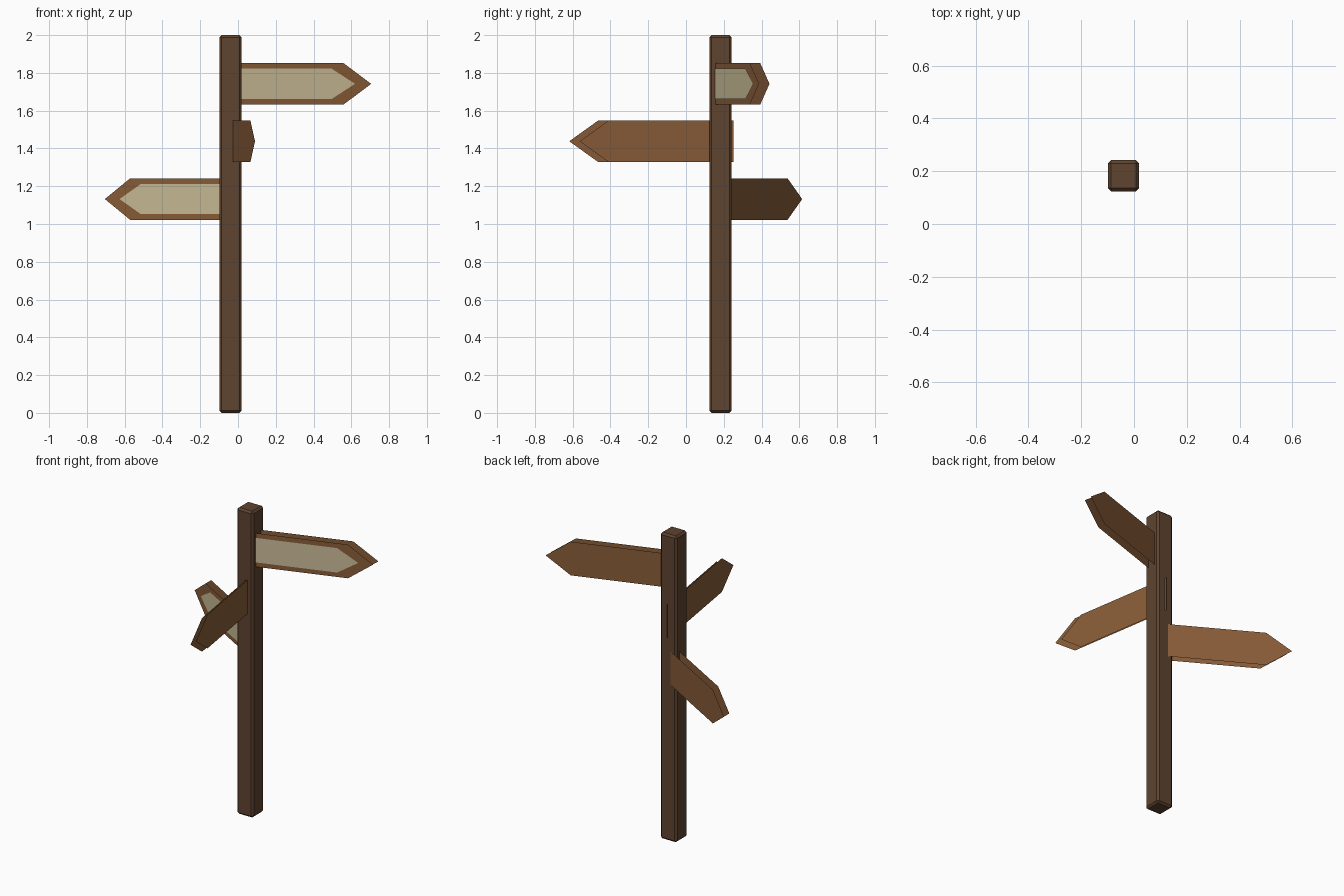
import bpy
import bmesh
from math import radians
from mathutils import Matrix, Vector

cube = bpy.data.objects.get("Cube")
if cube:
    bpy.data.objects.remove(cube, do_unlink=True)


def material(name, hex_colour):
    rgb = [int(hex_colour[i:i + 2], 16) / 255 for i in (0, 2, 4)]
    linear = [c / 12.92 if c <= 0.04045 else ((c + 0.055) / 1.055) ** 2.4 for c in rgb]
    mat = bpy.data.materials.new(name)
    mat.use_nodes = True
    colour = (*linear, 1)
    mat.diffuse_color = colour
    mat.node_tree.nodes["Principled BSDF"].inputs["Base Color"].default_value = colour
    return mat


dark_wood = material("dark wood", "5e432f")
sign_wood = material("sign wood", "895d38")
cream = material("cream paint", "cbbc98")


def add_object(name, bm, mat):
    mesh = bpy.data.meshes.new(name)
    bm.to_mesh(mesh)
    bm.free()
    mesh.materials.append(mat)
    obj = bpy.data.objects.new(name, mesh)
    bpy.context.collection.objects.link(obj)
    return obj


def arrow_sheet(bm, start, shoulder, tip, half, frame, y_shift):
    """Add one upright pointed sheet; distances run back from the tip."""
    outline = [(start, -half), (shoulder, -half), (tip, 0), (shoulder, half), (start, half)]
    shift = Vector((0, y_shift, 0))
    return bm.faces.new([bm.verts.new(frame @ Vector((-x, 0, z)) + shift)
                         for x, z in outline])


# Square post with narrow chamfers
bm = bmesh.new()
bmesh.ops.create_cube(bm, size=1, matrix=Matrix.Translation((-0.04, 0.183, 1))
                      @ Matrix.Diagonal((0.118, 0.118, 2, 1)))
bmesh.ops.bevel(bm, geom=bm.edges[:], offset=0.012, segments=1, affect='EDGES')
add_object("post", bm, dark_wood)

# Pointed boards: name, front tip position, heading, painted or not
LENGTH = 0.825
GAP = 0.055
signs = [
    ("upper_sign", (0.705, 0.387, 1.742), 18.5, True),
    ("middle_sign", (0.09, -0.618, 1.438), -81, False),
    ("lower_sign", (-0.705, 0.56, 1.132), 150, True),
]
for name, tip, heading, painted in signs:
    frame = Matrix.Translation(tip) @ Matrix.Rotation(radians(heading), 4, 'Z')
    # Open board made of a front and a back sheet
    bm = bmesh.new()
    front = arrow_sheet(bm, LENGTH, 0.155, 0, 0.11, frame, 0)
    back = arrow_sheet(bm, LENGTH, 0.155, 0, 0.11, frame, GAP)
    for face, side in ((front, -1), (back, 1)):
        face.normal_update()
        if face.normal.y * side < 0:
            face.normal_flip()
    add_object(name, bm, sign_wood)
    # Cream panel on the front sheet
    if painted:
        bm = bmesh.new()
        panel = arrow_sheet(bm, LENGTH - 0.03, 0.22, 0.09, 0.08, frame, -0.003)
        panel.normal_update()
        if panel.normal.y > 0:
            panel.normal_flip()
        add_object(name + "_panel", bm, cream)
